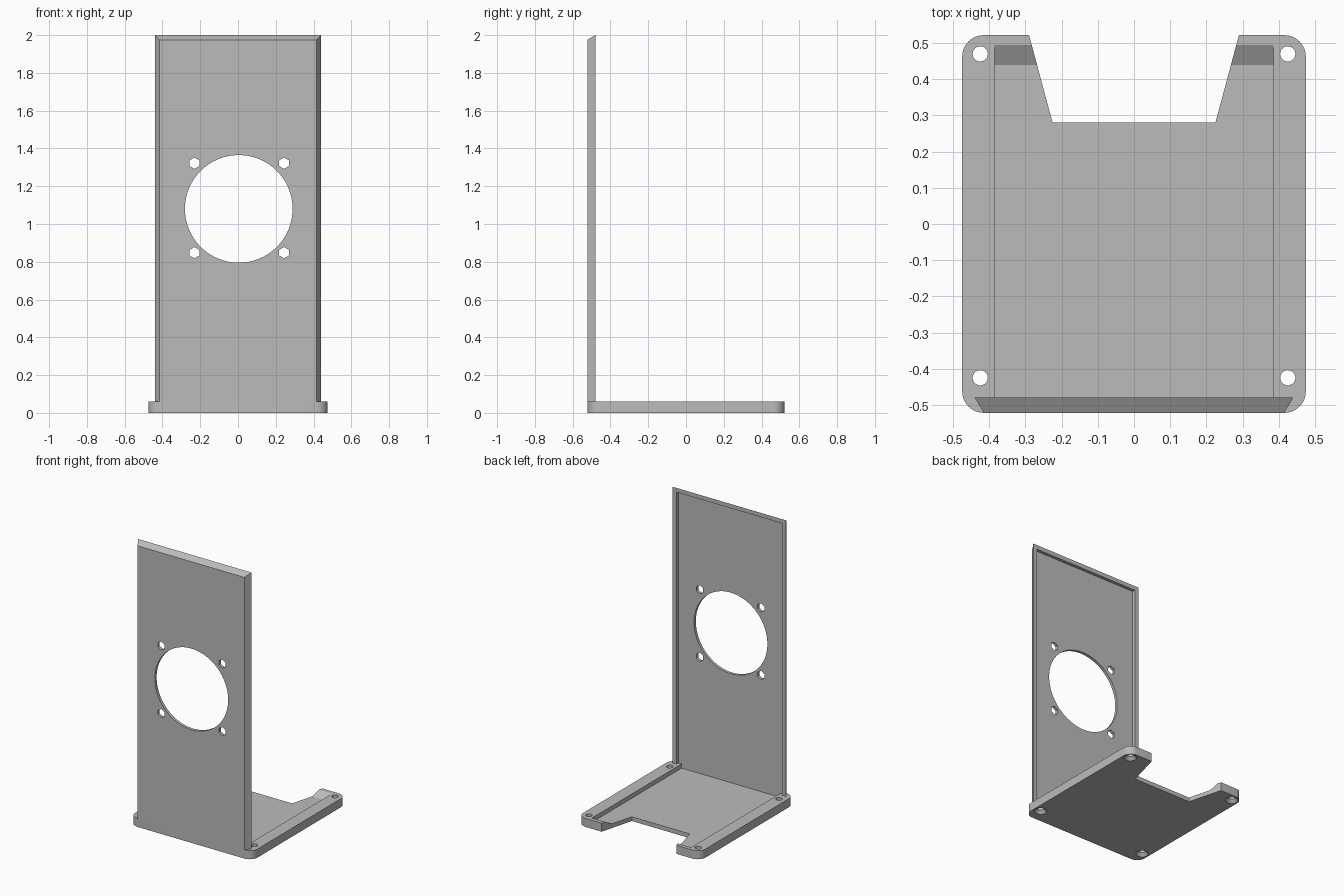
import bpy, bmesh, math
from mathutils import Matrix, Vector

cube = bpy.data.objects.get("Cube")
if cube:
    bpy.data.objects.remove(cube, do_unlink=True)

grey = bpy.data.materials.new("plain grey")
grey.use_nodes = True
COLOUR = (0.5, 0.5, 0.5, 1)
grey.diffuse_color = COLOUR
grey.node_tree.nodes["Principled BSDF"].inputs["Base Color"].default_value = COLOUR


def loft(name, start, end):
    """Closed solid between two matching loops of points."""
    bm = bmesh.new()
    a = [bm.verts.new(p) for p in start]
    b = [bm.verts.new(p) for p in end]
    bm.faces.new(a)
    bm.faces.new(b)
    for i in range(len(a)):
        j = (i + 1) % len(a)
        bm.faces.new((a[i], a[j], b[j], b[i]))
    bmesh.ops.recalc_face_normals(bm, faces=bm.faces)
    mesh = bpy.data.meshes.new(name)
    bm.to_mesh(mesh)
    bm.free()
    mesh.materials.append(grey)
    obj = bpy.data.objects.new(name, mesh)
    bpy.context.collection.objects.link(obj)
    return obj


def ring(centre, radius, sides, axis):
    """Circle of points around the z or y axis, first point towards z or x."""
    cx, cy, cz = centre
    pts = []
    for i in range(sides):
        t = math.tau * i / sides
        u, v = radius * math.sin(t), radius * math.cos(t)
        pts.append((cx + u, cy + v, cz) if axis == "z" else (cx + u, cy, cz + v))
    return pts


def cut(target, cutter):
    mod = target.modifiers.new("cut", "BOOLEAN")
    mod.operation = "DIFFERENCE"
    mod.solver = "EXACT"
    mod.object = cutter
    bpy.context.view_layer.objects.active = target
    bpy.ops.object.modifier_apply(modifier=mod.name)
    bpy.data.objects.remove(cutter, do_unlink=True)


W, D, H, R = 0.475, 0.522, 0.06, 0.06       # base half width, half depth, height, corner
FRONT, INNER, BACK = -D, -0.502, -0.48      # panel depth planes
FLOOR = 0.03

# Base plate: rounded corners and a tapered notch at the back
outline = []
for k, (sx, sy) in enumerate([(1, 1), (-1, 1), (-1, -1), (1, -1)]):
    for i in range(9):
        t = math.pi / 2 * (k + i / 8)
        outline.append((sx * (W - R) + R * math.cos(t), sy * (D - R) + R * math.sin(t)))
    if k == 0:
        outline += [(0.29, D), (0.225, 0.28), (-0.225, 0.28), (-0.29, D)]
base = loft("base_plate", [(x, y, 0) for x, y in outline], [(x, y, H) for x, y in outline])

# Sunken floor with a ramp at the back
pocket = [(INNER, FLOOR), (0.44, FLOOR), (0.568, 0.1), (INNER, 0.1)]
cut(base, loft("pocket_cutter", [(-0.385, y, z) for y, z in pocket],
               [(0.385, y, z) for y, z in pocket]))

# Corner screw holes, countersunk underneath
for x in (-0.425, 0.425):
    for y in (-0.425, 0.47):
        cut(base, loft("hole_cutter", ring((x, y, -0.1), 0.021, 24, "z"),
                       ring((x, y, 0.1), 0.021, 24, "z")))
        cut(base, loft("sink_cutter", ring((x, y, -0.001), 0.042, 24, "z"),
                       ring((x, y, 0.022), 0.0205, 24, "z")))


# Upright panel, widening towards its back
def rect(half, y, low, high):
    return [(-half, y, low), (half, y, low), (half, y, high), (-half, y, high)]


panel = loft("upright_panel", rect(0.415, FRONT, H, 1.975), rect(0.44, BACK, H, 2.0))
cut(panel, loft("recess_cutter", rect(0.41, INNER, 0, 1.97), rect(0.41, 0, 0, 1.97)))

# Large round opening with four hexagonal bolt holes
openings = [(0.004, 1.08, 0.285, 64)]
openings += [(x, z, 0.03, 6) for x in (-0.231, 0.244) for z in (0.848, 1.322)]
for x, z, radius, sides in openings:
    cut(panel, loft("opening_cutter", ring((x, -1, z), radius, sides, "y"),
                    ring((x, 0, z), radius, sides, "y")))

# Smooth the round walls while keeping edges sharp
for obj in (base, panel):
    bpy.ops.object.select_all(action="DESELECT")
    obj.select_set(True)
    bpy.context.view_layer.objects.active = obj
    bpy.ops.object.shade_smooth_by_angle(angle=math.radians(25))
